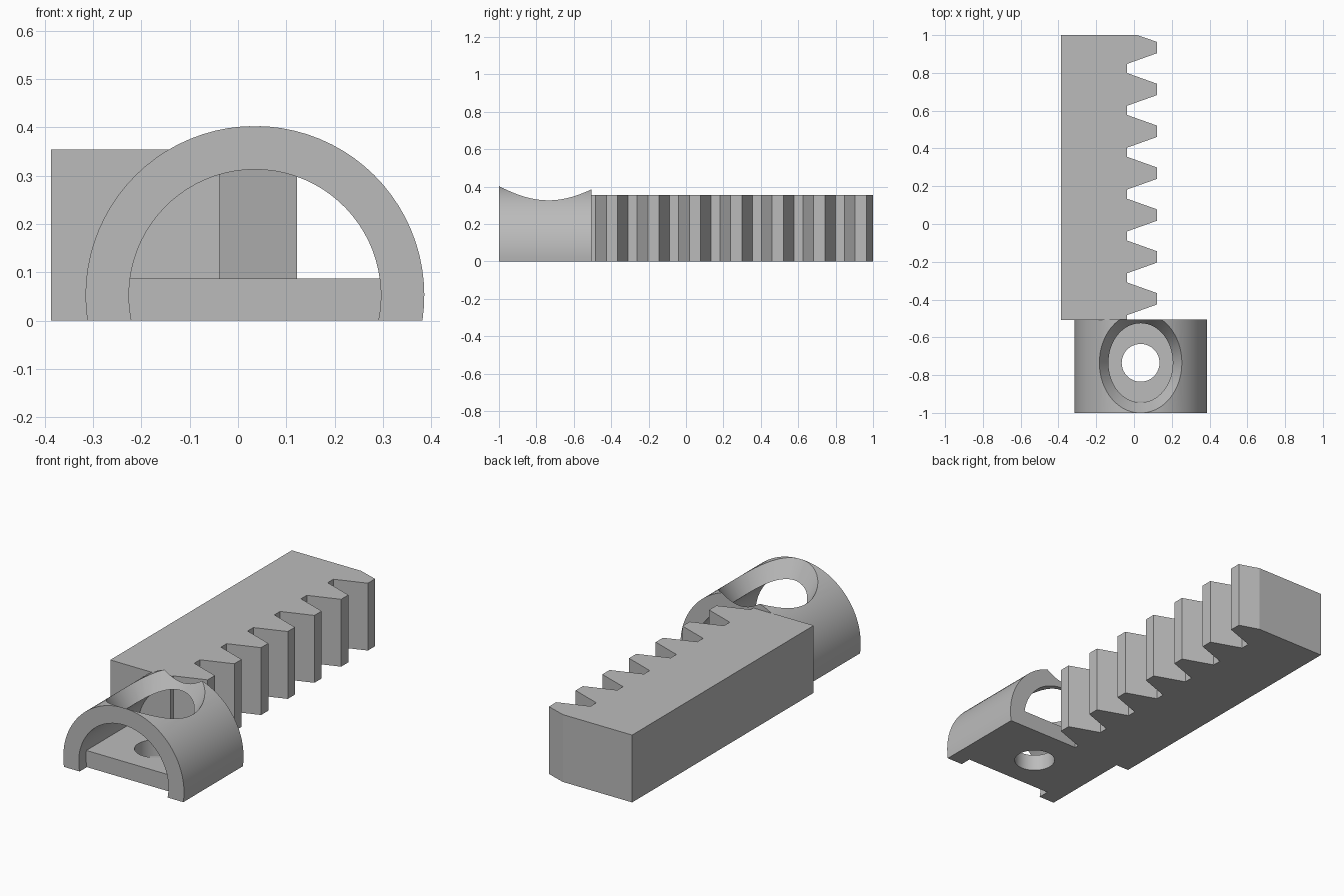
import bpy
import bmesh
from math import sin, cos, asin, pi, radians
from mathutils import Matrix

cube = bpy.data.objects.get("Cube")
if cube:
    bpy.data.objects.remove(cube, do_unlink=True)

grey = bpy.data.materials.new("plain_grey")
grey.use_nodes = True
grey.diffuse_color = (0.5, 0.5, 0.5, 1)
grey.node_tree.nodes["Principled BSDF"].inputs["Base Color"].default_value = (0.5, 0.5, 0.5, 1)


def finish(name, bm):
    bmesh.ops.recalc_face_normals(bm, faces=bm.faces[:])
    mesh = bpy.data.meshes.new(name)
    bm.to_mesh(mesh)
    bm.free()
    mesh.materials.append(grey)
    obj = bpy.data.objects.new(name, mesh)
    bpy.context.collection.objects.link(obj)
    return obj


def extrude(name, outline, offset):
    """Extrude a closed outline of 3D points along an offset."""
    bm = bmesh.new()
    face = bm.faces.new([bm.verts.new(p) for p in outline])
    result = bmesh.ops.extrude_face_region(bm, geom=[face])
    moved = [g for g in result["geom"] if isinstance(g, bmesh.types.BMVert)]
    bmesh.ops.translate(bm, verts=moved, vec=offset)
    return finish(name, bm)


def cut_round(obj, r_low, r_high, z_low, z_high):
    """Cut a vertical round or tapered hole at the screw position."""
    bm = bmesh.new()
    bmesh.ops.create_cone(bm, cap_ends=True, segments=64, radius1=r_low, radius2=r_high,
                          depth=z_high - z_low,
                          matrix=Matrix.Translation((CX, HOLE_Y, (z_low + z_high) / 2)))
    cutter = finish("hole_cutter", bm)
    cutter.hide_render = True
    mod = obj.modifiers.new("hole", 'BOOLEAN')
    mod.operation, mod.solver, mod.object = 'DIFFERENCE', 'EXACT', cutter
    bpy.ops.object.select_all(action='DESELECT')
    obj.select_set(True)
    bpy.context.view_layer.objects.active = obj
    bpy.ops.object.modifier_apply(modifier=mod.name)
    bpy.data.objects.remove(cutter, do_unlink=True)
    bpy.ops.object.shade_smooth_by_angle(angle=radians(25))


CX, CZ, HOLE_Y = 0.035, 0.052, -0.735
FRONT, BACK = -1.0, -0.505
OUTER, INNER = 0.351, 0.261


def arc(radius, y, steps=44):
    """Arc over the top, from the ground on one side to the other."""
    dip = asin(CZ / radius)
    angles = [-dip + (pi + 2 * dip) * i / steps for i in range(steps + 1)]
    return [(CX + radius * cos(a), y, CZ + radius * sin(a)) for a in angles]


# Arched housing with a tapered opening in its roof
arch = extrude("arched_housing", arc(OUTER, FRONT) + arc(INNER, FRONT)[::-1],
               (0, BACK - FRONT, 0))
cut_round(arch, 0.1, 0.326, 0.136, 0.5)

# Floor plate with screw hole, set back from the arch opening
half, top, start = 0.265, 0.087, -0.94
floor = extrude("floor_plate", [(CX - half, start, 0), (CX + half, start, 0),
                                (CX + half, start, top), (CX - half, start, top)],
                (0, BACK - start, 0))
cut_round(floor, 0.1, 0.1, -0.1, 0.2)

# Toothed rack, drawn from above and extruded upwards
LEFT, ROOT, TIP = -0.387, -0.038, 0.122
outline = [(LEFT, 1, 0), (LEFT, -0.508, 0), (ROOT, -0.508, 0)]
for i in range(7):
    c = -0.396 + 0.2217 * i
    outline += [(ROOT, c - 0.087, 0), (TIP, c - 0.03, 0), (TIP, c + 0.03, 0)]
    if i < 6:
        outline.append((ROOT, c + 0.087, 0))
outline.append((0.016, 1, 0))
extrude("toothed_rack", outline, (0, 0, 0.354))
